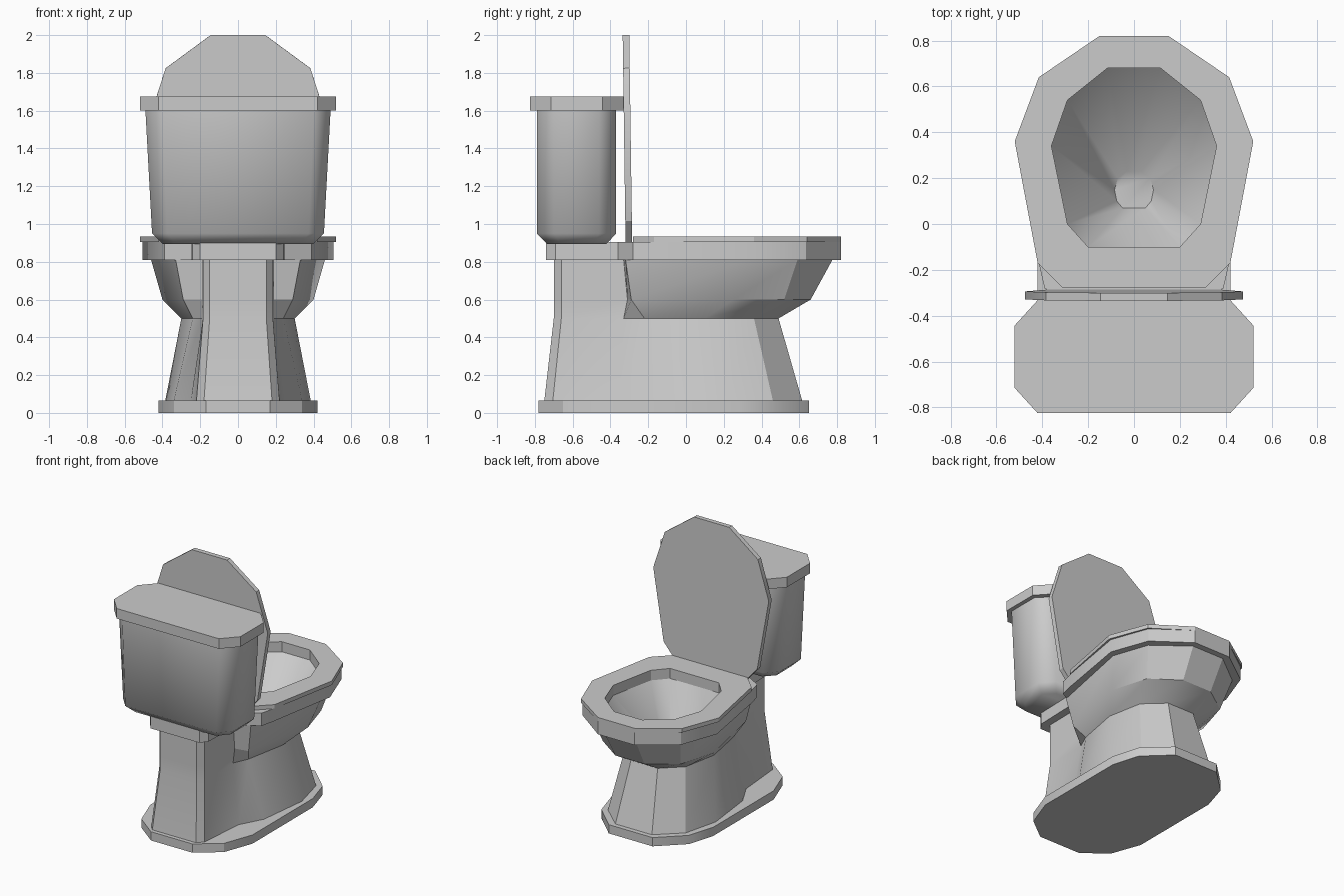
import bpy, bmesh, math

if "Cube" in bpy.data.objects:
    bpy.data.objects.remove(bpy.data.objects["Cube"])


def full(half):
    """Mirror a right-hand half outline (back to front) into a closed loop."""
    return list(half) + [(-x, y) for x, y in reversed(half)]


def loft(name, rings, cap_start=True, cap_end=True, closed=False, angle=30):
    """Skin a stack of (half outline, z) rings."""
    bm = bmesh.new()
    loops = [[bm.verts.new((x, y, z)) for x, y in full(h)] for h, z in rings]
    pairs = list(zip(loops, loops[1:]))
    if closed:
        pairs.append((loops[-1], loops[0]))
    for a, b in pairs:
        n = len(a)
        for i in range(n):
            j = (i + 1) % n
            bm.faces.new((a[i], a[j], b[j], b[i]))
    if not closed:
        if cap_start:
            bm.faces.new(loops[0][::-1])
        if cap_end:
            bm.faces.new(loops[-1])
    bmesh.ops.remove_doubles(bm, verts=bm.verts, dist=1e-5)
    bmesh.ops.recalc_face_normals(bm, faces=bm.faces)
    me = bpy.data.meshes.new(name)
    bm.to_mesh(me)
    bm.free()
    ob = bpy.data.objects.new(name, me)
    bpy.context.collection.objects.link(ob)
    bpy.ops.object.select_all(action='DESELECT')
    ob.select_set(True)
    bpy.context.view_layer.objects.active = ob
    bpy.ops.object.shade_smooth_by_angle(angle=math.radians(angle))
    return ob


def box8(x, y0, y1, cx, cy):
    """Half outline of a rectangle with cut corners."""
    return [(x - cx, y0), (x, y0 + cy), (x, y1 - cy), (x - cx, y1)]


# Foot plinth
foot = [(.17, -.78), (.34, -.65), (.42, -.43), (.42, .28), (.36, .48), (.18, .65)]
loft("foot_plinth", [(foot, 0), (foot, .065)])

# Pedestal: narrow rear column flowing into the flared bowl
loft("pedestal", [
    ([(.18, -.75), (.22, -.705), (.25, -.35), (.34, -.18), (.385, .2), (.32, .46), (.15, .615)], .065),
    ([(.15, -.70), (.185, -.66), (.19, -.33), (.24, -.22), (.30, .1), (.25, .36), (.11, .49)], .5),
    ([(.15, -.70), (.185, -.66), (.19, -.31), (.29, -.29), (.40, .25), (.32, .52), (.12, .66)], .6),
    ([(.15, -.70), (.185, -.66), (.19, -.33), (.33, -.32), (.46, .33), (.37, .59), (.13, .775)], .81),
], cap_end=False)

# Rim slab with the shelf that carries the tank
hole = [(.20, -.10), (.29, 0), (.36, .34), (.29, .54), (.115, .68)]
hole8 = [hole[0]] * 3 + hole
rim = [(.20, -.74), (.24, -.69), (.25, -.36), (.39, -.28), (.415, -.17),
       (.505, .36), (.405, .635), (.15, .82)]
loft("bowl_rim", [(rim, .81), (rim, .905), (hole8, .905), (hole8, .81)], closed=True)

# Seat ring
seat = [(.31, -.28), (.42, -.17), (.52, .36), (.415, .64), (.15, .82)]
loft("seat", [(seat, .905), (seat, .935), (hole, .935), (hole, .905)], closed=True)

# Bowl interior funnel
drain = [(.05, .07), (.075, .10), (.085, .15), (.07, .20), (.03, .23)]
loft("bowl_interior", [(hole, .86), (drain, .45)], cap_start=False, angle=50)

# Raised seat cover, leaning back slightly
cover = [(.29, 0), (.385, .11), (.475, .635), (.383, .92), (.145, 1.095)]
lid = loft("seat_cover", [(cover, 0), (cover, .035)])
lid.rotation_euler.x = math.radians(90.8)
lid.location = (0, -.285, .905)

# Tank body and its lid
loft("tank", [
    (box8(.40, -.735, -.42, .07, .07), .895),
    (box8(.455, -.79, -.37, .08, .09), .95),
    (box8(.49, -.79, -.37, .09, .09), 1.6),
], angle=60)
slab = box8(.52, -.825, -.332, .10, .11)
loft("tank_lid", [(slab, 1.6), (slab, 1.675)])
